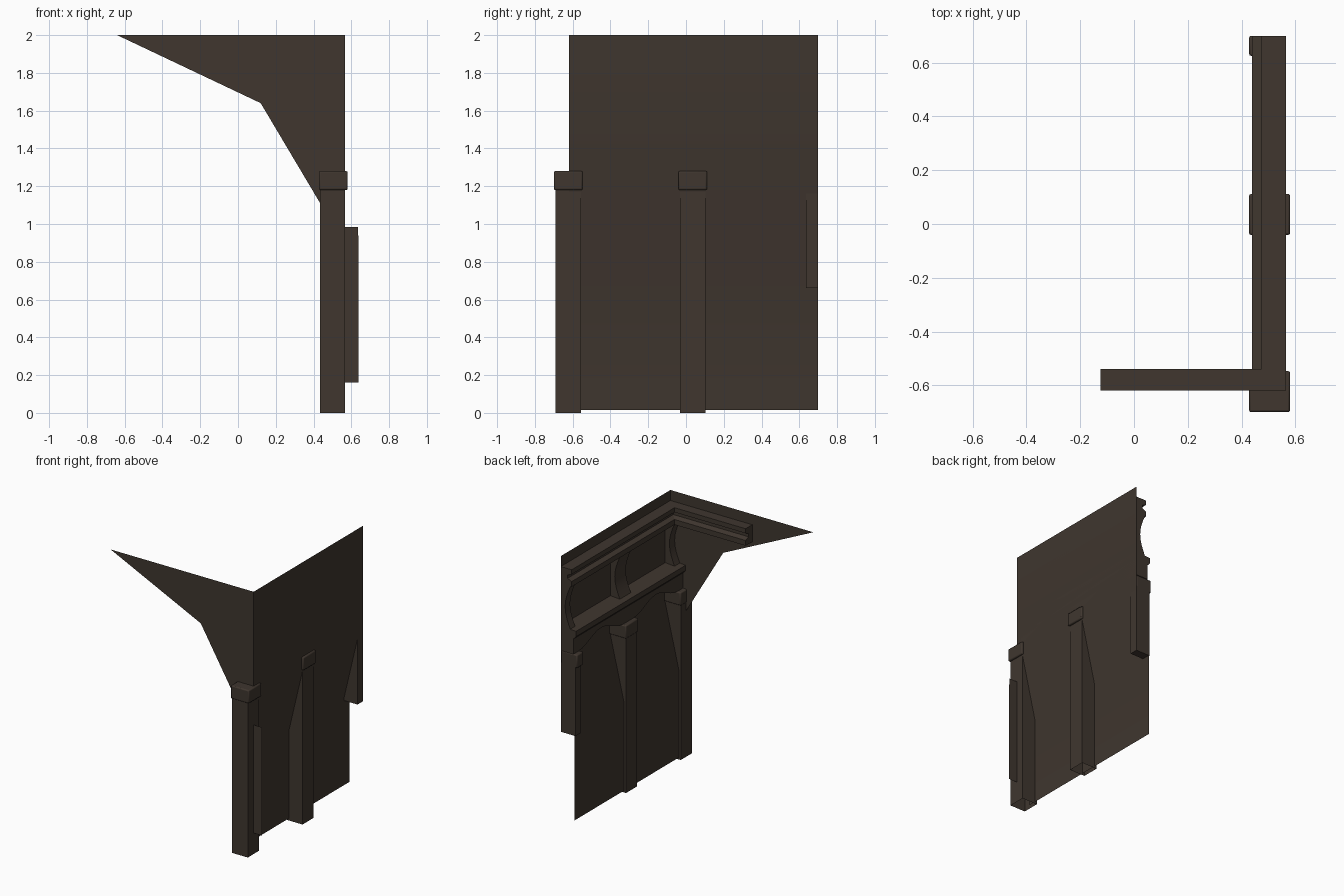
import bpy, bmesh, math
from mathutils import Vector

if "Cube" in bpy.data.objects:
    bpy.data.objects.remove(bpy.data.objects["Cube"])

# One dark timber colour
wood = bpy.data.materials.new("dark_brown_wood")
wood.diffuse_color = (0.050, 0.037, 0.028, 1)
wood.use_nodes = True
wood.node_tree.nodes["Principled BSDF"].inputs["Base Color"].default_value = wood.diffuse_color

X_OUT, X_LOW = 0.566, 0.45      # outer face of the wall, recessed lower face
Y_GABLE, Y_END = -0.62, 0.70


def finish(name, bm):
    bmesh.ops.recalc_face_normals(bm, faces=bm.faces)
    me = bpy.data.meshes.new(name)
    bm.to_mesh(me)
    bm.free()
    ob = bpy.data.objects.new(name, me)
    bpy.context.collection.objects.link(ob)
    me.materials.append(wood)
    return ob


def sweep(name, profile, place, a, b, caps=True, closed=True):
    """Extrude a 2D profile from a to b; place(u, v, t) maps it into space."""
    bm = bmesh.new()
    ends = [[bm.verts.new(place(u, v, t)) for u, v in profile] for t in (a, b)]
    n = len(profile)
    for i in range(n if closed else n - 1):
        j = (i + 1) % n
        bm.faces.new((ends[0][i], ends[0][j], ends[1][j], ends[1][i]))
    if caps and closed:
        for e in ends:
            bm.faces.new(e)
    return finish(name, bm)


def sheet(name, pts, y):
    bm = bmesh.new()
    bm.faces.new([bm.verts.new((x, y, z)) for x, z in pts])
    return finish(name, bm)


def along_y(u, v, t):
    return (u, t, v)


def along_x(u, v, t):
    return (t, u, v)


def along_z(u, v, t):
    return (u, v, t)


def rect(u0, u1, v0, v1):
    return [(u0, v0), (u1, v0), (u1, v1), (u0, v1)]


def bevel(ob, width, segments):
    m = ob.modifiers.new("soft_edges", 'BEVEL')
    m.width = width
    m.segments = segments


# Jettied wall: upper face, sloped underside, recessed lower face
sweep("wall", [(X_OUT, 2.0), (X_OUT, 1.17), (X_LOW, 0.68), (X_LOW, 0.015)],
      along_y, Y_GABLE, Y_END, closed=False)

# Gable sheet and small side board
sheet("gable", [(-0.64, 2), (0.12, 1.64), (0.435, 1.11), (X_OUT, 1.11), (X_OUT, 2)], Y_GABLE)
sheet("side_board", [(0.475, 0.16), (0.638, 0.16), (0.638, 0.90), (0.635, 0.985),
                     (0.475, 0.985)], Y_GABLE)

# Posts with capitals: corner, middle, and a half post at the far end
posts = [("corner", -0.69, -0.557, X_OUT, 0.0), ("middle", -0.031, 0.102, X_OUT, 0.0),
         ("end", 0.635, Y_END, X_OUT - 0.002, 0.66)]
for label, y0, y1, x1, z0 in posts:
    end = label == "end"
    x0 = 0.442 if end else 0.434
    sweep(label + "_post", rect(x0, x1, y0, y1), along_z, z0, 1.19, caps=end)
    cap = sweep(label + "_capital",
                rect(0.428, x1 if end else 0.581, y0 - 0.010, y1 if end else y1 + 0.010),
                along_z, 1.18, 1.28)
    bevel(cap, 0.008, 2)

# Wall cornice: two fillets with a groove between them
def cornice(d):
    return [(0, 1.92), (d, 1.92), (d, 1.885), (d - 0.035, 1.87), (d - 0.035, 1.845),
            (d, 1.83), (d, 1.79), (0, 1.79)]


sweep("wall_cornice", cornice(0.091), lambda u, v, t: (X_OUT - u, t, v), Y_GABLE, Y_END)
sweep("gable_cornice", cornice(0.08), lambda u, v, t: (t, Y_GABLE + u, v), -0.125, X_OUT - 0.01)

# Lower ledge
sweep("ledge", [(X_OUT, 1.47), (0.438, 1.46), (0.438, 1.42), (0.455, 1.40), (X_OUT, 1.40)],
      along_y, Y_GABLE, Y_END)

# Curved brackets between ledge and cornice, one above each post
curve = [(0.485 + 0.045 * math.sin(math.pi * i / 8), 1.46 + 0.33 * i / 8) for i in range(9)]
for i, (y0, y1) in enumerate([(Y_GABLE, -0.557), (-0.031, 0.102), (0.64, Y_END)]):
    sweep("bracket_%d" % i, [(X_OUT, 1.46)] + curve + [(X_OUT, 1.79)], along_y, y0, y1)

# Wavy skirt below the ledge, one shallow arch per bay
low = [(Y_GABLE, 1.28)]
for a, b in ((-0.555, -0.031), (0.102, 0.635)):
    for i in range(13):
        t = i / 12
        low.append((a + (b - a) * t, 1.28 + 0.075 * math.sin(math.pi * t) ** 2))
low.append((Y_END, 1.28))
sweep("arched_skirt", low + [(Y_END, 1.41), (Y_GABLE, 1.41)], along_x, 0.46, X_OUT)

# Smooth the curved parts, keep sharp corners
for ob in bpy.context.scene.objects:
    ob.select_set(True)
    bpy.context.view_layer.objects.active = ob
bpy.ops.object.shade_smooth_by_angle(angle=math.radians(35))
